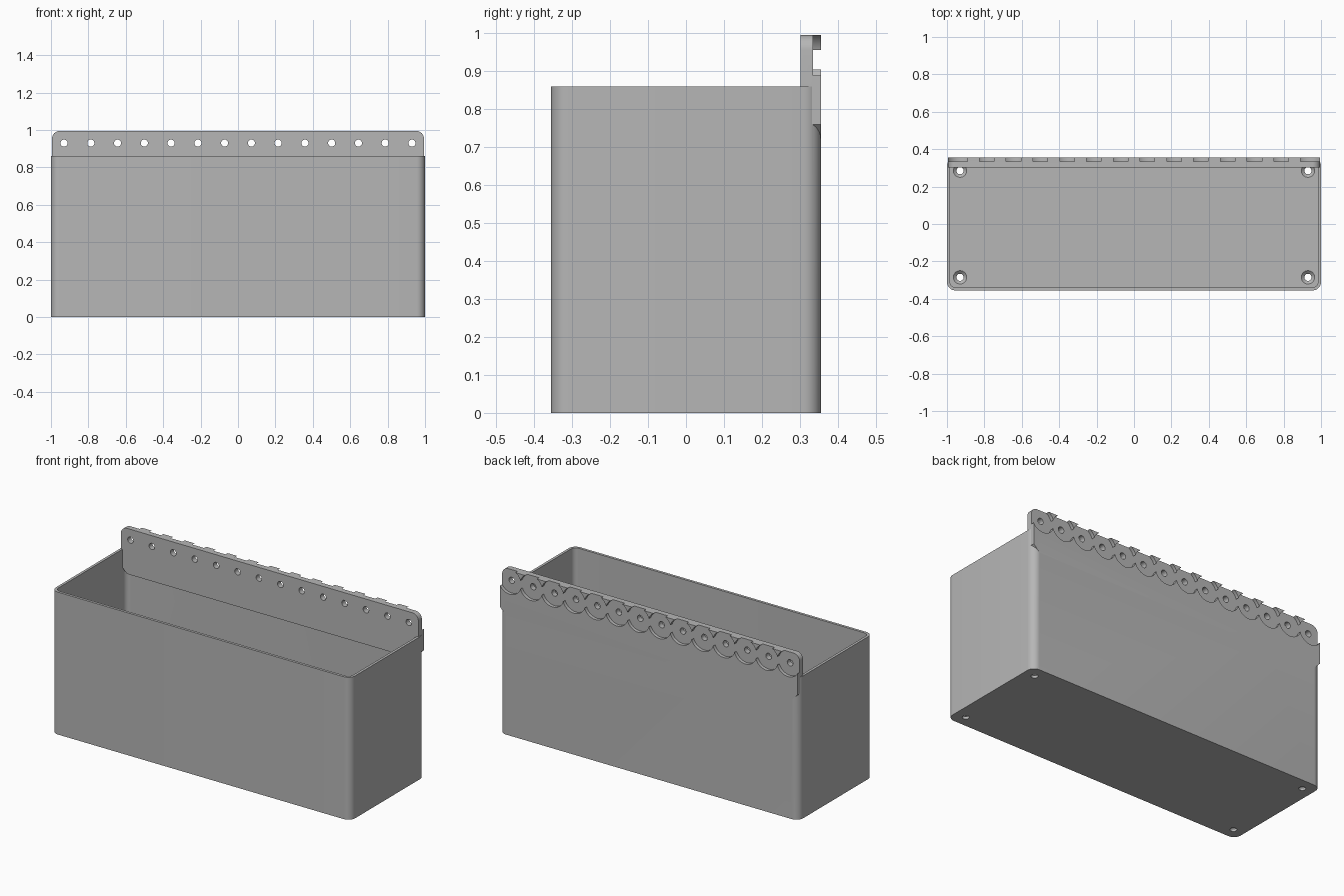
import bpy, bmesh
from math import sin, cos, pi
from mathutils import Matrix, Vector

cube = bpy.data.objects.get("Cube")
if cube:
    bpy.data.objects.remove(cube, do_unlink=True)

grey = bpy.data.materials.new("plain grey")
grey.use_nodes = True
colour = (0.47, 0.47, 0.47, 1)
grey.diffuse_color = colour
grey.node_tree.nodes["Principled BSDF"].inputs["Base Color"].default_value = colour


def make_object(name, bm):
    bmesh.ops.recalc_face_normals(bm, faces=bm.faces)
    mesh = bpy.data.meshes.new(name)
    bm.to_mesh(mesh)
    bm.free()
    mesh.materials.append(grey)
    obj = bpy.data.objects.new(name, mesh)
    bpy.context.collection.objects.link(obj)
    return obj


def rounded_outline(half_x, low, high, corners):
    """Outline from (radius, segments) of the top and of the bottom corners."""
    points = []
    for i, (sx, edge, sv) in enumerate([(1, high, 1), (-1, high, 1), (-1, low, -1), (1, low, -1)]):
        radius, segments = corners[i // 2]
        for k in range(segments + 1):
            a = (i + k / segments) * pi / 2
            points.append((sx * (half_x - radius) + radius * cos(a),
                           edge - sv * radius + radius * sin(a)))
    return points


def prism(name, outline, start, end, along_y=False):
    bm = bmesh.new()
    place = (lambda u, v, d: (u, d, v)) if along_y else (lambda u, v, d: (u, v, d))
    face = bm.faces.new([bm.verts.new(place(u, v, start)) for u, v in outline])
    grown = bmesh.ops.extrude_face_region(bm, geom=[face])
    verts = [g for g in grown["geom"] if isinstance(g, bmesh.types.BMVert)]
    bmesh.ops.translate(bm, verts=verts, vec=Vector(place(0, 0, end - start)))
    return make_object(name, bm)


def rods(name, centres, r_low, r_high, depth, segments, along_y=False):
    bm = bmesh.new()
    turn = Matrix.Rotation(pi / 2 if along_y else 0, 4, 'X')
    for c in centres:
        bmesh.ops.create_cone(bm, cap_ends=True, segments=segments, radius1=r_low,
                              radius2=r_high, depth=depth,
                              matrix=Matrix.Translation(c) @ turn)
    return make_object(name, bm)


def combine(target, tool, operation):
    bpy.context.view_layer.objects.active = target
    mod = target.modifiers.new(operation, 'BOOLEAN')
    mod.operation = operation
    mod.solver = 'EXACT'
    mod.object = tool
    bpy.ops.object.modifier_apply(modifier=mod.name)
    bpy.data.objects.remove(tool, do_unlink=True)


# Open bin with rounded upright corners
bin_body = prism("storage_bin", rounded_outline(1, -.355, .355, [(.045, 10)] * 2), 0, .86)
cavity = prism("cavity", rounded_outline(.984, -.339, .339, [(.03, 10)] * 2), .03, 1.1)
combine(bin_body, cavity, 'DIFFERENCE')

# Hanging plate along the back: round top corners, chamfered bottom corners
plate = prism("back_plate", rounded_outline(.994, .72, .995, [(.04, 8), (.04, 1)]),
              .302, .355, along_y=True)
combine(bin_body, plate, 'UNION')

# Overlapping round pockets in the plate's back, cut in two alternating sets
columns = [-.93 + i * 1.86 / 13 for i in range(14)]
for first in (0, 1):
    pockets = rods("pockets", [(x, .385, .93) for x in columns[first::2]],
                   .076, .076, .1, 48, along_y=True)
    combine(bin_body, pockets, 'DIFFERENCE')

# Fixing holes through the plate
holes = rods("plate_holes", [(x, .33, .93) for x in columns], .019, .019, .2, 20, along_y=True)
combine(bin_body, holes, 'DIFFERENCE')

# Countersunk holes in the floor corners
corners = [(sx * .93, sy * .285) for sx in (-1, 1) for sy in (-1, 1)]
drills = rods("floor_holes", [(x, y, 0) for x, y in corners], .019, .019, .2, 24)
combine(bin_body, drills, 'DIFFERENCE')
sinks = rods("countersinks", [(x, y, .022) for x, y in corners], .016, .038, .02, 24)
combine(bin_body, sinks, 'DIFFERENCE')

# Smooth rounded corners, sharp edges elsewhere
bpy.ops.object.select_all(action='DESELECT')
bin_body.select_set(True)
bpy.context.view_layer.objects.active = bin_body
bpy.ops.object.shade_smooth_by_angle(angle=pi / 6)
